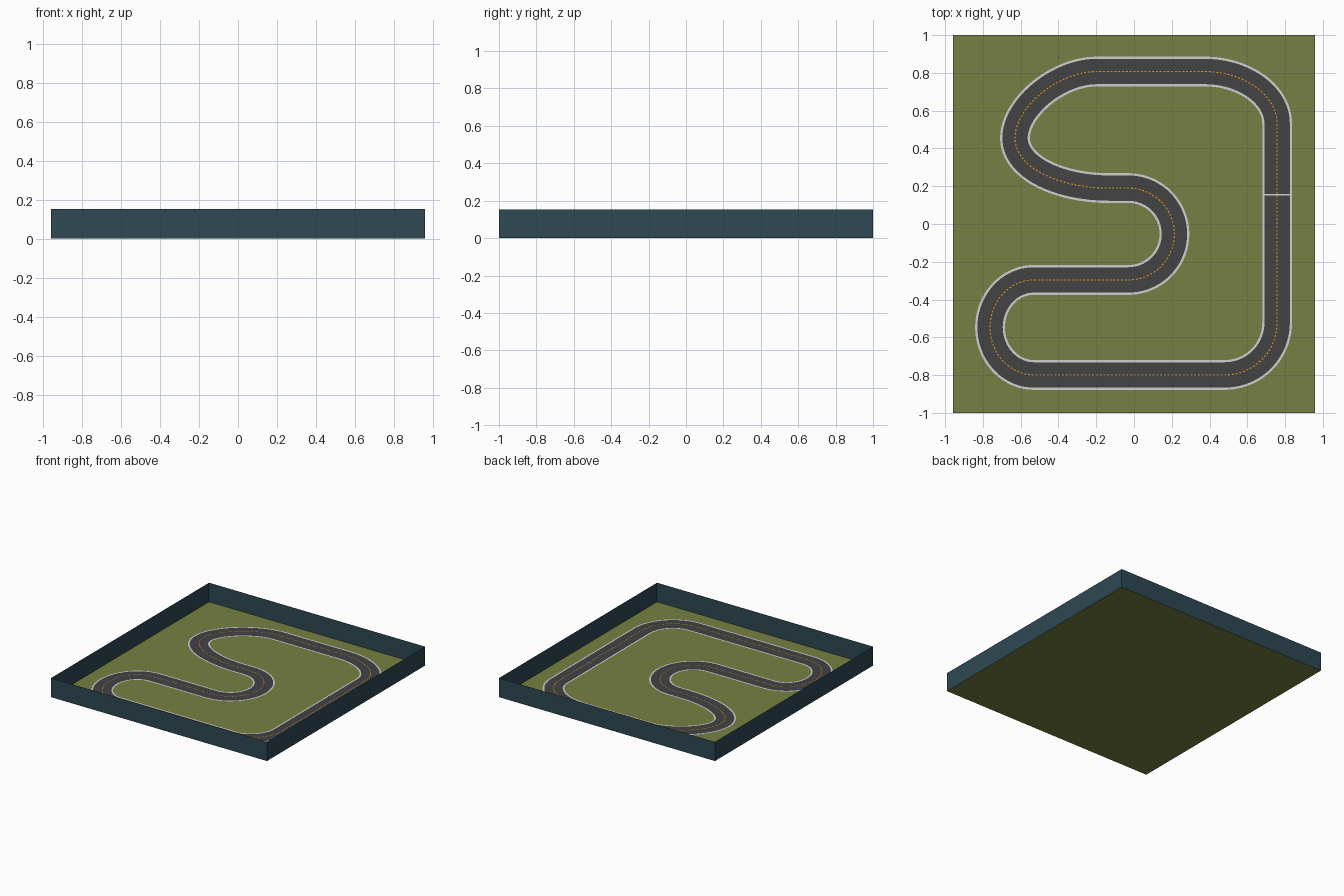
import bpy
from mathutils import Vector
from mathutils.geometry import interpolate_bezier

if "Cube" in bpy.data.objects:
    bpy.data.objects.remove(bpy.data.objects["Cube"])

HALF_X, HALF_Y, WALL_H = 0.957, 1.0, 0.153
ROAD_HALF, EDGE = 0.079, 0.012


def material(name, rgb):
    def lin(c):
        c /= 255
        return c / 12.92 if c <= 0.04045 else ((c + 0.055) / 1.055) ** 2.4
    m = bpy.data.materials.new(name)
    m.diffuse_color = (*[lin(c) for c in rgb], 1)
    m.use_nodes = True
    m.node_tree.nodes["Principled BSDF"].inputs["Base Color"].default_value = m.diffuse_color
    return m


GRASS = material("grass_green", (118, 128, 67))
WALL = material("wall_slate", (46, 72, 82))
ASPHALT = material("asphalt_grey", (67, 67, 69))
WHITE = material("line_white", (208, 208, 208))
ORANGE = material("centre_orange", (225, 150, 25))


def make(name, verts, faces, mat):
    me = bpy.data.meshes.new(name)
    me.from_pydata(verts, [], faces)
    me.materials.append(mat)
    ob = bpy.data.objects.new(name, me)
    bpy.context.collection.objects.link(ob)
    return ob


# Ground and thin surrounding walls
corners = [(-HALF_X, -HALF_Y), (HALF_X, -HALF_Y), (HALF_X, HALF_Y), (-HALF_X, HALF_Y)]
make("ground", [(x, y, 0) for x, y in corners], [(0, 1, 2, 3)], GRASS)
make("boundary_walls",
     [(x, y, z) for z in (0, WALL_H) for x, y in corners],
     [(i, (i + 1) % 4, (i + 1) % 4 + 4, i + 4) for i in range(4)], WALL)

# Track centreline: (point, travel direction, handle in, handle out), counter-clockwise
K = 0.552
knots = [
    ((0.758, -0.52), (0, 1), 0.28 * K, 0.3),
    ((0.758, 0.53), (0, 1), 0.3, 0.16),
    ((0.38, 0.807), (-1, 0), 0.19, 0.18),
    ((-0.20, 0.807), (-1, 0), 0.18, 0.20),
    ((-0.63, 0.455), (0, -1), 0.165, 0.155),
    ((-0.13, 0.190), (1, 0), 0.27, 0.03),
    ((-0.03, 0.190), (1, 0), 0.03, 0.244 * K),
    ((0.214, -0.053), (0, -1), 0.243 * K, 0.243 * K),
    ((-0.03, -0.296), (-1, 0), 0.244 * K, 0.15),
    ((-0.53, -0.296), (-1, 0), 0.15, 0.232 * K),
    ((-0.762, -0.547), (0, -1), 0.25 * K, 0.25 * K),
    ((-0.53, -0.799), (1, 0), 0.232 * K, 0.3),
    ((0.48, -0.799), (1, 0), 0.3, 0.28 * K),
]
path = []
for i, (p, d, _, h_out) in enumerate(knots):
    q, e, h_in, _ = knots[(i + 1) % len(knots)]
    p, d, q, e = (Vector((*v, 0)) for v in (p, d, q, e))
    path += interpolate_bezier(p, p + d * h_out, q - e * h_in, q, 25)[:-1]
n = len(path)
normals = []
for i in range(n):
    t = (path[(i + 1) % n] - path[i - 1]).normalized()
    normals.append(Vector((-t.y, t.x, 0)))


def ribbon(name, a, b, z, mat):
    """Closed strip between two sideways offsets from the centreline."""
    verts = []
    for p, s in zip(path, normals):
        for off in (b, a):
            v = p + s * off
            verts.append((v.x, v.y, z))
    faces = [(2 * i, 2 * i + 1, 2 * ((i + 1) % n) + 1, 2 * ((i + 1) % n)) for i in range(n)]
    return make(name, verts, faces, mat)


# Road surface with a white line along each edge
inner = ROAD_HALF - EDGE
ribbon("road_surface", -inner, inner, 0.003, ASPHALT)
ribbon("left_edge_line", inner, ROAD_HALF, 0.003, WHITE)
ribbon("right_edge_line", -ROAD_HALF, -inner, 0.003, WHITE)

# Dashed centre line, spaced evenly by length along the path
lengths = [0.0]
for i in range(n):
    lengths.append(lengths[-1] + (path[(i + 1) % n] - path[i]).length)


def at(s):
    i = 0
    while i < n - 1 and lengths[i + 1] < s:
        i += 1
    f = (s - lengths[i]) / (lengths[i + 1] - lengths[i])
    return path[i].lerp(path[(i + 1) % n], f), normals[i].lerp(normals[(i + 1) % n], f)


count = round(lengths[-1] / 0.02)
step = lengths[-1] / count
verts, faces = [], []
for k in range(count):
    for s, signs in ((k * step, (1, -1)), (k * step + step * 0.55, (-1, 1))):
        p, side = at(s)
        for sg in signs:
            v = p + side * 0.003 * sg
            verts.append((v.x, v.y, 0.006))
    faces.append(tuple(range(4 * k, 4 * k + 4)))
make("centre_dashes", verts, faces, ORANGE)

# Start line across the right straight
make("start_line", [(0.758 + x, 0.155 + y, 0.008) for x, y in
                    ((-inner, -0.005), (inner, -0.005), (inner, 0.005), (-inner, 0.005))],
     [(0, 1, 2, 3)], WHITE)
